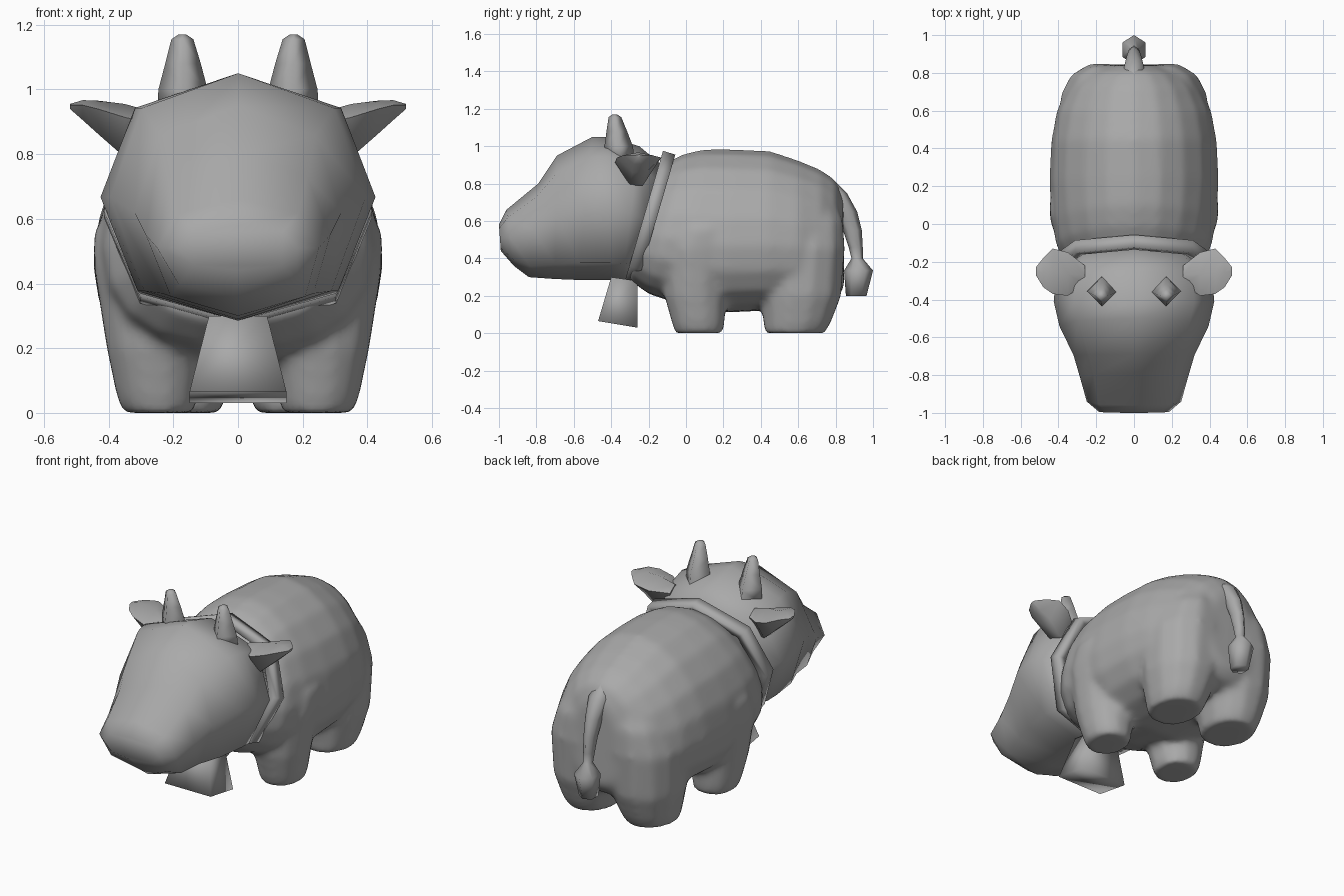
import bpy, bmesh
from math import radians, cos, sin, tau
from mathutils import Vector

cube = bpy.data.objects.get("Cube")
if cube:
    bpy.data.objects.remove(cube)

grey = bpy.data.materials.new("plain grey")
grey.use_nodes = True
grey.diffuse_color = (0.4, 0.4, 0.4, 1)
grey.node_tree.nodes["Principled BSDF"].inputs["Base Color"].default_value = (0.4, 0.4, 0.4, 1)


def loft(bm, rings, closed=False):
    """Skin a series of point rings, capping the ends unless closed."""
    rows = [[bm.verts.new(p) for p in ring] for ring in rings]
    pairs = list(zip(rows, rows[1:]))
    if closed:
        pairs.append((rows[-1], rows[0]))
    else:
        bm.faces.new(rows[0])
        bm.faces.new(rows[-1])
    for a, b in pairs:
        for i in range(len(a)):
            j = (i + 1) % len(a)
            bm.faces.new((a[i], a[j], b[j], b[i]))


def finish(name, bm, angle=65):
    bmesh.ops.recalc_face_normals(bm, faces=bm.faces)
    mesh = bpy.data.meshes.new(name)
    bm.to_mesh(mesh)
    bm.free()
    mesh.materials.append(grey)
    ob = bpy.data.objects.new(name, mesh)
    bpy.context.collection.objects.link(ob)
    bpy.ops.object.select_all(action="DESELECT")
    ob.select_set(True)
    bpy.context.view_layer.objects.active = ob
    bpy.ops.object.shade_smooth_by_angle(angle=radians(angle))
    return ob


def upright(shape, y_top, z_top, y_bot, z_bot, w):
    """Cross-section hung between a top and a bottom point."""
    return [Vector((u * w, y_bot + v * (y_top - y_bot), z_bot + v * (z_top - z_bot)))
            for u, v in shape]


def level(z, x0, x1, y0, y1, side=1, n=12, power=0.95):
    """Rounded horizontal cross-section between x and y limits."""
    ring = []
    for i in range(n):
        c, s = cos(tau * (i + 0.5) / n), sin(tau * (i + 0.5) / n)
        c, s = [abs(k) ** power * (1 if k > 0 else -1) for k in (c, s)]
        ring.append(Vector((side * ((x0 + x1) / 2 + c * (x1 - x0) / 2),
                            (y0 + y1) / 2 + s * (y1 - y0) / 2, z)))
    return ring


half = [(0.75, 0.86), (1, 0.5), (0.73, 0.12)]
octagon = [(0, 1)] + half + [(0, 0)] + [(-u, v) for u, v in reversed(half)]
# Round section, fullest a little below the middle
barrel = [(sin(a), (0.5 + 0.5 * cos(a)) ** 1.3) for a in [tau * i / 20 for i in range(20)]]

# Body with four legs, fused into one skin
bm = bmesh.new()
loft(bm, [upright(barrel, *r) for r in [
    (-0.15, 0.89, -0.31, 0.29, 0.33), (-0.01, 0.96, -0.20, 0.21, 0.41),
    (0.10, 0.985, -0.05, 0.16, 0.435), (0.25, 0.985, 0.20, 0.11, 0.45),
    (0.45, 0.975, 0.42, 0.12, 0.44), (0.60, 0.925, 0.60, 0.14, 0.41),
    (0.72, 0.875, 0.73, 0.15, 0.35), (0.80, 0.82, 0.80, 0.18, 0.27),
    (0.84, 0.73, 0.845, 0.24, 0.15)]])
front_leg = [(0, 0.13, 0.36, -0.06, 0.20), (0.06, 0.12, 0.38, -0.08, 0.21),
             (0.20, 0.10, 0.41, -0.12, 0.22), (0.45, 0.12, 0.45, -0.13, 0.25),
             (0.56, 0.18, 0.45, -0.06, 0.24), (0.68, 0.20, 0.36, 0, 0.20)]
hind_leg = [(0, 0.05, 0.33, 0.415, 0.745), (0.06, 0.03, 0.35, 0.41, 0.78),
            (0.20, -0.02, 0.385, 0.39, 0.835), (0.45, -0.04, 0.395, 0.38, 0.855),
            (0.60, -0.02, 0.34, 0.43, 0.845), (0.73, 0.0, 0.24, 0.50, 0.79)]
for side in (1, -1):
    for leg in (front_leg, hind_leg):
        loft(bm, [level(*r, side=side) for r in leg])
body = finish("body", bm)
remesh = body.modifiers.new("fuse", "REMESH")
remesh.mode = "VOXEL"
remesh.voxel_size = 0.018
remesh.use_smooth_shade = True
smooth = body.modifiers.new("soften", "SMOOTH")
smooth.factor = 0.5
smooth.iterations = 12

# Head
bm = bmesh.new()
loft(bm, [upright(octagon, *r) for r in [
    (-1.0, 0.58, -0.99, 0.44, 0.185), (-0.96, 0.66, -0.92, 0.36, 0.25),
    (-0.79, 0.80, -0.84, 0.30, 0.285), (-0.69, 0.95, -0.70, 0.29, 0.32),
    (-0.50, 1.05, -0.58, 0.285, 0.395), (-0.42, 1.05, -0.40, 0.285, 0.425),
    (-0.25, 1.0, -0.34, 0.283, 0.415), (-0.13, 0.90, -0.28, 0.31, 0.35)]])
finish("head", bm)

# Collar: a band around the neck
bm = bmesh.new()
outer = upright(octagon, -0.09, 0.965, -0.295, 0.265, 0.415)
middle = sum(outer, Vector()) / len(outer)
across = Vector((0, 0.033, -0.01))
band = []
for p in outer:
    inner = middle + (p - middle) * 0.87
    band.append([p - across, p + across, inner + across, inner - across])
loft(bm, band, closed=True)
finish("collar", bm, 100)

# Bell
bm = bmesh.new()
loft(bm, [[Vector((-w, yf, zf)), Vector((w, yf, zf)), Vector((w, yb, zb)), Vector((-w, yb, zb))]
          for w, yf, zf, yb, zb in [(0.15, -0.47, 0.065, -0.26, 0.03),
                                    (0.09, -0.40, 0.30, -0.26, 0.28)]])
finish("bell", bm, 100)

for side, word in ((1, "left"), (-1, "right")):
    # Horn: a blunt four-sided spike
    bm = bmesh.new()
    rings = []
    for z, x, y, r in [(0.93, 0.17, -0.355, 0.08), (1.0, 0.17, -0.36, 0.076),
                       (1.08, 0.17, -0.37, 0.055), (1.155, 0.172, -0.38, 0.034),
                       (1.17, 0.172, -0.38, 0.012)]:
        rings.append([Vector((side * (x + r * cos(tau * i / 4)), y + r * sin(tau * i / 4), z))
                      for i in range(4)])
    loft(bm, rings)
    finish(word + "_horn", bm, 95)

    # Ear: a wedge, broad on top, that narrows outwards to a blunt tip
    bm = bmesh.new()
    rings = []
    for x, yf, yb, zt, zb in [(0.26, -0.32, -0.22, 0.93, 0.79), (0.35, -0.38, -0.15, 0.955, 0.79),
                              (0.43, -0.37, -0.13, 0.965, 0.86), (0.48, -0.335, -0.18, 0.967, 0.905),
                              (0.52, -0.27, -0.23, 0.955, 0.94)]:
        ym, d, h = (yf + yb) / 2, (yb - yf) * 0.15, (zt - zb) * 0.25
        rings.append([Vector((side * x, y, z)) for y, z in [
            (yf, zt - h), (ym, zt), (yb, zt - h), (ym + d, zb), (ym - d, zb)]])
    loft(bm, rings)
    finish(word + "_ear", bm)

# Tail with its tuft
bm = bmesh.new()
loft(bm, [level(z, -w, w, y0, y1, n=6, power=1) for z, w, y0, y1 in [
    (0.82, 0.03, 0.70, 0.79), (0.75, 0.06, 0.76, 0.86), (0.65, 0.045, 0.80, 0.915),
    (0.55, 0.035, 0.84, 0.94), (0.46, 0.03, 0.87, 0.945), (0.40, 0.025, 0.885, 0.945),
    (0.335, 0.07, 0.845, 1.0), (0.20, 0.05, 0.855, 0.965)]])
finish("tail", bm, 95)
